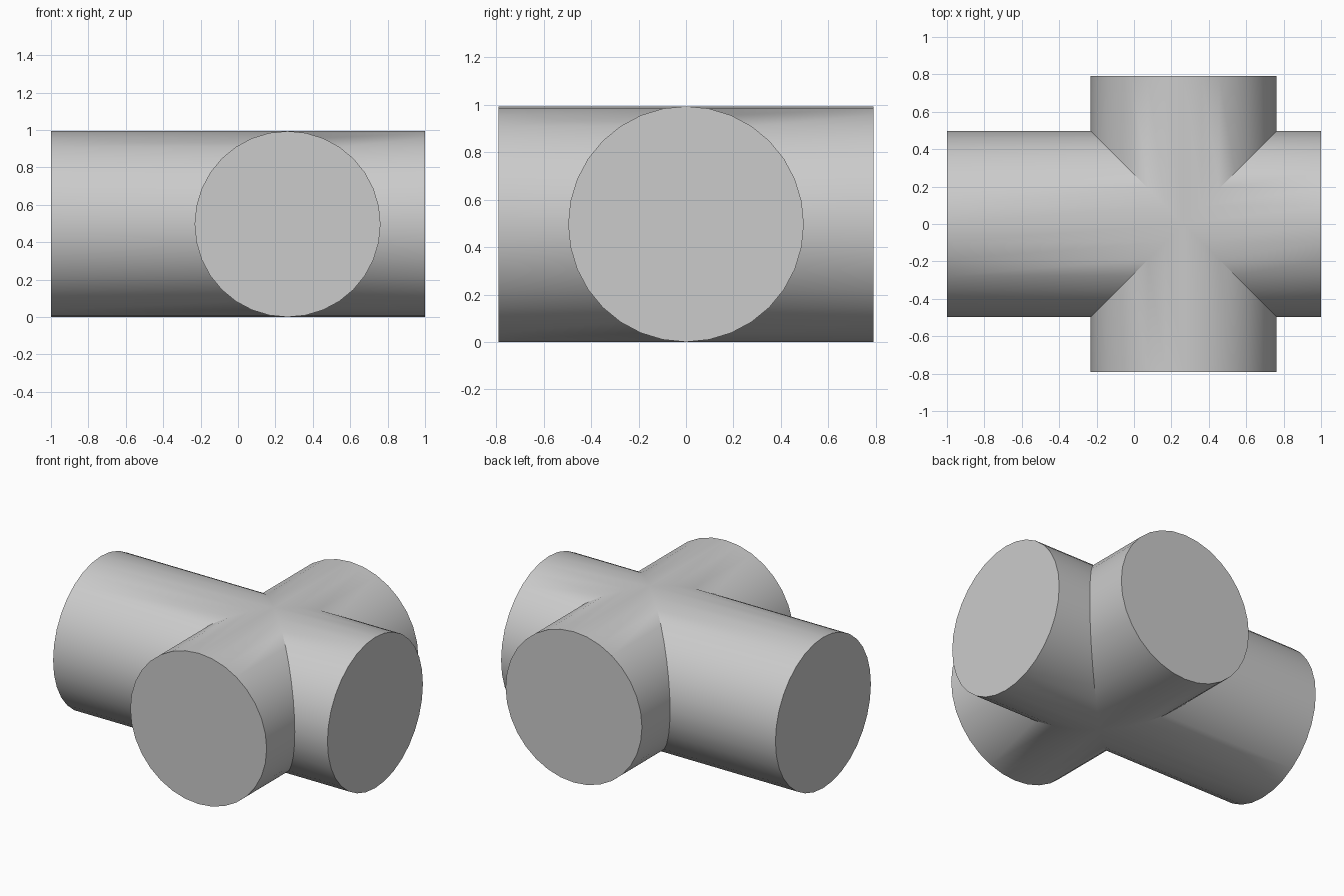
import bpy
import bmesh
from math import sin, cos, pi, radians
from mathutils import Vector

cube = bpy.data.objects.get("Cube")
if cube:
    bpy.data.objects.remove(cube, do_unlink=True)

RADIUS = 0.497
SIDES = 32
CENTRE = Vector((0.265, 0, RADIUS))

grey = bpy.data.materials.new("plain grey")
grey.use_nodes = True
colour = (0.6, 0.6, 0.6, 1)
grey.diffuse_color = colour
grey.node_tree.nodes["Principled BSDF"].inputs["Base Color"].default_value = colour

bm = bmesh.new()


def add_arm(direction, length):
    """Round arm with a mitred inner end and a flat cap."""
    along = Vector(direction)
    up = Vector((0, 0, 1))
    across = up.cross(along)
    inner, outer = [], []
    for i in range(SIDES):
        angle = 2 * pi * i / SIDES
        side = RADIUS * sin(angle)
        rim = CENTRE + across * side + up * RADIUS * cos(angle)
        inner.append(bm.verts.new(rim + along * abs(side)))
        outer.append(bm.verts.new(rim + along * length))
    for i in range(SIDES):
        j = (i + 1) % SIDES
        bm.faces.new((inner[i], inner[j], outer[j], outer[i]))
    bm.faces.new(outer)


# Long arm, short arm and the two cross arms
add_arm((-1, 0, 0), 1 + CENTRE.x)
add_arm((1, 0, 0), 1 - CENTRE.x)
for y in (-1, 1):
    add_arm((0, y, 0), 0.79)

# Weld the mitred seams into one closed body
bmesh.ops.remove_doubles(bm, verts=bm.verts, dist=0.0005)
bmesh.ops.recalc_face_normals(bm, faces=bm.faces)

mesh = bpy.data.meshes.new("cross_pipe")
bm.to_mesh(mesh)
bm.free()
mesh.materials.append(grey)
pipe = bpy.data.objects.new("cross_pipe", mesh)
bpy.context.collection.objects.link(pipe)

bpy.ops.object.select_all(action="DESELECT")
pipe.select_set(True)
bpy.context.view_layer.objects.active = pipe
bpy.ops.object.shade_smooth_by_angle(angle=radians(30))
